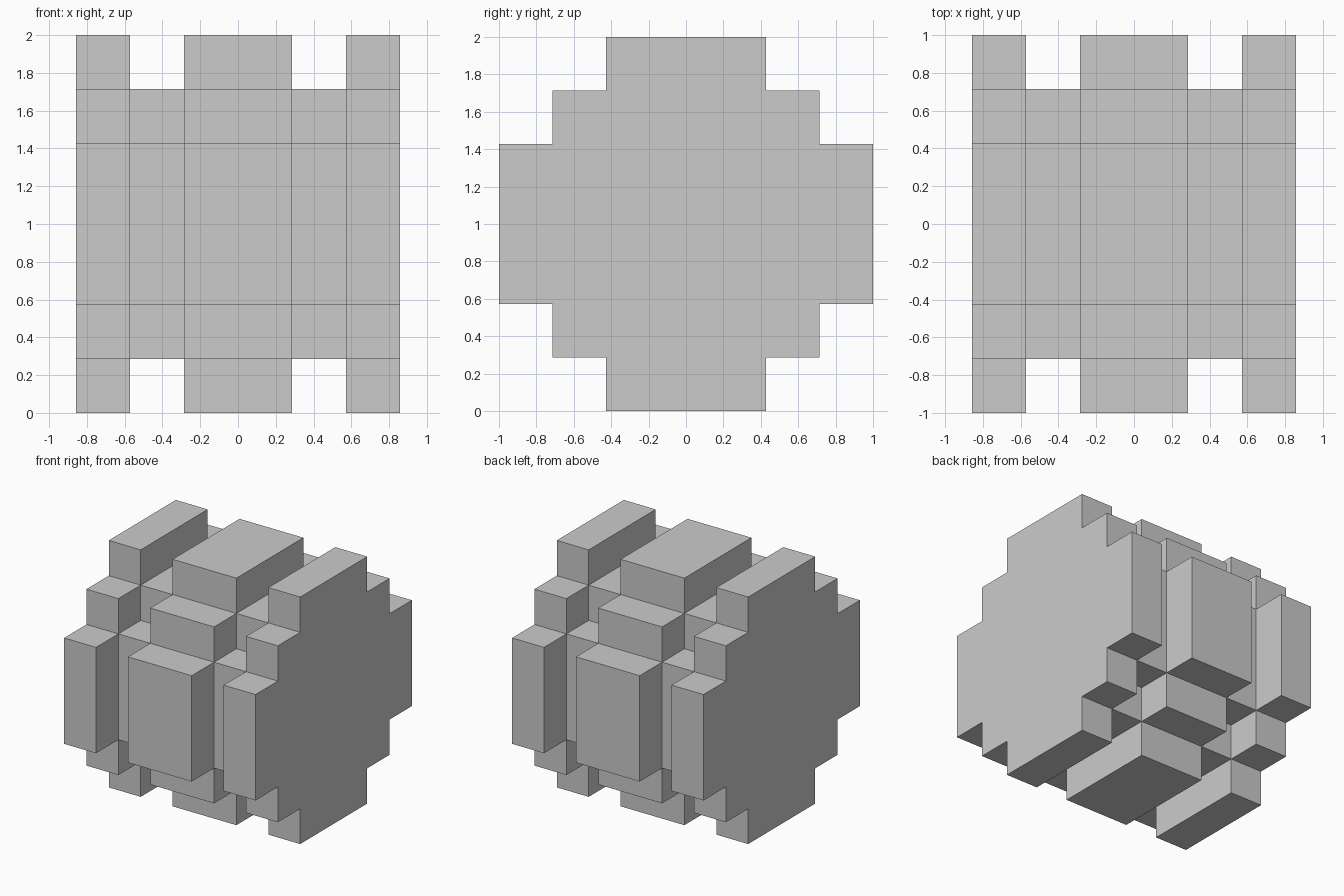
import bpy, bmesh

if "Cube" in bpy.data.objects:
    bpy.data.objects.remove(bpy.data.objects["Cube"])

U = 2 / 7  # one block of the model's grid


def four_fold(points):
    """Repeat (y, z) points around the x axis in four quarter turns."""
    result = []
    for _ in range(4):
        result += points
        points = [(-z, y) for y, z in points]
    return result


# Stepped round profiles, counter-clockwise seen from +x
rim = four_fold([(3.5, -1.5), (3.5, 1.5), (2.5, 1.5), (2.5, 2.5), (1.5, 2.5)])
groove = four_fold([(2.5, -1.5), (2.5, 1.5), (1.5, 1.5)])

# Side faces of the blocks that rise above the groove
bar = four_fold([(2.5, -1.5), (3.5, -1.5), (3.5, 1.5), (2.5, 1.5)])
corner = four_fold([(1.5, 1.5), (2.5, 1.5), (2.5, 2.5), (1.5, 2.5)])

bm = bmesh.new()


def face(points):
    bm.faces.new([bm.verts.new((x * U, y * U, z * U + 1)) for x, y, z in points])


def wall(profile, x0, x1):
    for a, b in zip(profile, profile[1:] + profile[:1]):
        face([(x0, *a), (x0, *b), (x1, *b), (x1, *a)])


def flat(outline, x, facing):
    face([(x, *p) for p in outline[::facing]])


# Alternating rims and grooves along the x axis
wall(rim, -1, 1)
for side in (-1, 1):
    wall(groove, *sorted((side, side * 2)))
    wall(rim, *sorted((side * 2, side * 3)))
    flat(rim, side * 3, side)
    # Groove side faces: centre rim faces outward, outer rim faces inward
    for x, facing in ((side, side), (side * 2, -side)):
        for blocks in (bar, corner):
            for i in range(0, 16, 4):
                flat(blocks[i:i + 4], x, facing)

bmesh.ops.remove_doubles(bm, verts=bm.verts, dist=0.0001)
mesh = bpy.data.meshes.new("grooved_block_wheel")
bm.to_mesh(mesh)
bm.free()
wheel = bpy.data.objects.new("grooved_block_wheel", mesh)
bpy.context.collection.objects.link(wheel)
